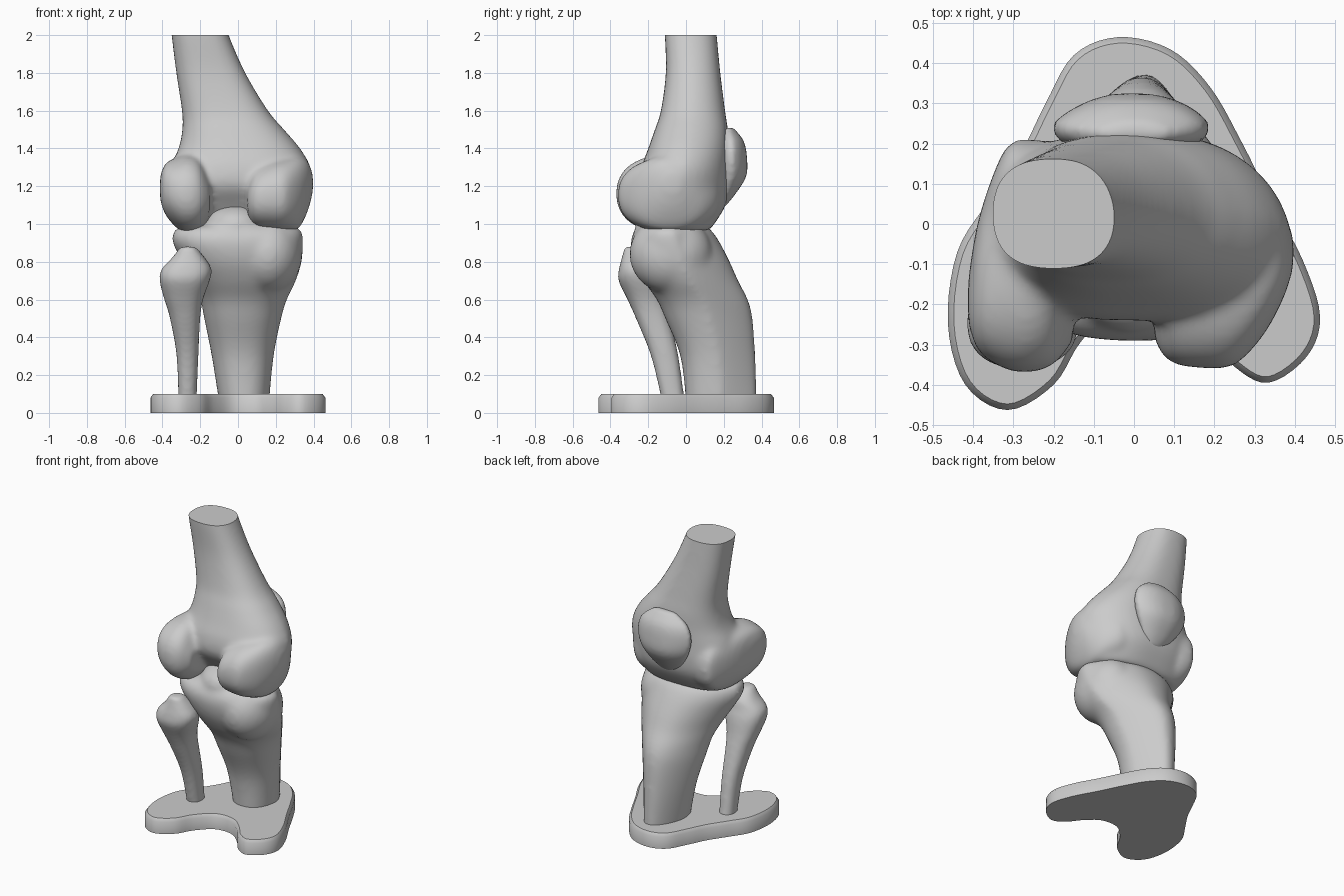
import bpy, bmesh, math
from mathutils import Vector, Matrix

if "Cube" in bpy.data.objects:
    bpy.data.objects.remove(bpy.data.objects["Cube"])


def spline(points, steps, closed=False):
    """Catmull-Rom curve through tuples of any size."""
    pts = [Vector(p) for p in points]
    n = len(pts)
    get = (lambda i: pts[i % n]) if closed else (lambda i: pts[max(0, min(n - 1, i))])
    out = []
    for i in range(n if closed else n - 1):
        a, b, c, d = (get(i + k) for k in (-1, 0, 1, 2))
        for s in range(steps):
            t = s / steps
            out.append(0.5 * (2 * b + (c - a) * t + (2 * a - 5 * b + 4 * c - d) * t * t
                              + (3 * b - a - 3 * c + d) * t ** 3))
    return out if closed else out + [pts[-1]]


def loft(bm, rings, axis='z', power=2.3, left=(0, 0), right=(0, 0), seg=40):
    """Rounded sections (t, a0, a1, b0, b1) stacked along an axis.
    left / right: how far each side draws in towards +b, first to last ring."""
    loops = []
    sections = spline(rings, 5)
    for i, (t, a0, a1, b0, b1) in enumerate(sections):
        f = i / (len(sections) - 1)
        loop = []
        for k in range(seg):
            ang = 2 * math.pi * k / seg
            u, v = math.cos(ang), math.sin(ang)
            u = math.copysign(abs(u) ** (2 / power), u)
            v = math.copysign(abs(v) ** (2 / power), v)
            side = right if u > 0 else left
            u *= 1 - (side[0] + (side[1] - side[0]) * f) * max(v, 0)
            a = (a0 + a1) / 2 + u * (a1 - a0) / 2
            b = (b0 + b1) / 2 + v * (b1 - b0) / 2
            loop.append(bm.verts.new((a, b, t) if axis == 'z' else (t, a, b)))
        loops.append(loop)
    for lo, hi in zip(loops, loops[1:]):
        for k in range(seg):
            j = (k + 1) % seg
            bm.faces.new((lo[k], lo[j], hi[j], hi[k]))
    bm.faces.new(loops[0][::-1])
    bm.faces.new(loops[-1])


def ball(bm, centre, size):
    bmesh.ops.create_uvsphere(bm, u_segments=32, v_segments=16, radius=1,
                              matrix=Matrix.Translation(centre) @ Matrix.Diagonal((*size, 1)))


def make_object(name, bm, smooth=True):
    bmesh.ops.recalc_face_normals(bm, faces=bm.faces)
    mesh = bpy.data.meshes.new(name)
    bm.to_mesh(mesh)
    bm.free()
    ob = bpy.data.objects.new(name, mesh)
    bpy.context.collection.objects.link(ob)
    if smooth:
        bpy.ops.object.select_all(action='DESELECT')
        ob.select_set(True)
        bpy.context.view_layer.objects.active = ob
        bpy.ops.object.shade_smooth_by_angle(angle=math.radians(40))
    return ob


def bone(name, bm, smoothing=8, z_cut=None):
    """Fuse the overlapping forms into one soft skin, then trim the top flat."""
    raw = make_object(name + "_raw", bm, False)
    remesh = raw.modifiers.new("fuse", 'REMESH')
    remesh.mode, remesh.voxel_size = 'VOXEL', 0.014
    soft = raw.modifiers.new("soften", 'SMOOTH')
    soft.factor, soft.iterations = 0.5, smoothing
    result = bmesh.new()
    result.from_object(raw, bpy.context.evaluated_depsgraph_get())
    bpy.data.objects.remove(raw)
    if z_cut:
        geom = result.verts[:] + result.edges[:] + result.faces[:]
        cut = bmesh.ops.bisect_plane(result, geom=geom, plane_co=(0, 0, z_cut),
                                     plane_no=(0, 0, 1), clear_outer=True)
        rim = [e for e in cut['geom_cut'] if isinstance(e, bmesh.types.BMEdge)]
        bmesh.ops.contextual_create(result, geom=rim)
    return make_object(name, result)


# Femur: shaft flaring into two rear condyles
bm = bmesh.new()
loft(bm, [(2.08, -.36, -.065, -.11, .155), (2.0, -.352, -.048, -.112, .163),
          (1.8, -.327, .04, -.107, .182), (1.6, -.297, .16, -.133, .207),
          (1.5, -.295, .245, -.165, .222), (1.4, -.315, .33, -.2, .227),
          (1.3, -.36, .385, -.235, .227), (1.2, -.38, .385, -.235, .227),
          (1.1, -.36, .36, -.17, .21), (1.0, -.315, .31, -.1, .15),
          (.965, -.28, .28, -.08, .12)], power=2.5, right=(.1, .25))
loft(bm, [(-.413, -.25, -.14, 1.13, 1.25), (-.385, -.32, .02, 1.05, 1.32),
          (-.32, -.362, .19, .975, 1.355), (-.26, -.37, .21, .95, 1.37),
          (-.2, -.35, .2, .965, 1.345), (-.15, -.29, .15, 1.03, 1.25)], 'x')
loft(bm, [(.05, -.29, .1, 1.03, 1.22), (.09, -.345, .17, .975, 1.3),
          (.18, -.36, .18, .96, 1.34), (.25, -.352, .17, .96, 1.35),
          (.32, -.28, .11, .975, 1.36), (.37, -.19, .03, 1.07, 1.33),
          (.397, -.11, -.03, 1.17, 1.26)], 'x')
bone("femur", bm, 18, z_cut=2.0)

# Tibia: plateau with an inner rear bulge, narrowing to a crested shaft
bm = bmesh.new()
loft(bm, [(.05, -.1, .165, .0, .378), (.3, -.14, .19, -.03, .368),
          (.5, -.18, .23, -.11, .353), (.6, -.2, .26, -.155, .328),
          (.7, -.24, .308, -.225, .277), (.8, -.295, .338, -.275, .232),
          (.9, -.347, .347, -.293, .18), (.96, -.343, .34, -.275, .14),
          (.99, -.3, .3, -.24, .1)], left=(.35, .3), right=(.6, .3))
ball(bm, (.16, -.08, .84), (.18, .22, .21))
ball(bm, (-.01, -.08, .99), (.17, .19, .115))
bone("tibia", bm, 20)

# Fibula
bm = bmesh.new()
loft(bm, [(.05, -.315, -.22, -.125, -.005), (.3, -.325, -.21, -.185, -.04),
          (.5, -.36, -.2, -.265, -.085), (.6, -.39, -.185, -.31, -.11),
          (.7, -.415, -.15, -.357, -.13), (.76, -.405, -.14, -.355, -.15),
          (.82, -.35, -.175, -.34, -.17), (.88, -.305, -.225, -.325, -.24)])
bone("fibula", bm, 5)

# Patella: flat behind, domed in front
bm = bmesh.new()
loft(bm, [(1.09, -.05, .05, .165, .205), (1.15, -.115, .105, .175, .255),
          (1.25, -.18, .165, .175, .318), (1.35, -.203, .188, .175, .323),
          (1.44, -.175, .165, .185, .305), (1.51, -.08, .08, .205, .25)],
     power=2.6, left=(.4, .4), right=(.3, .3))
bone("patella", bm, 4)

# Stand: three-lobed plate with a chamfered top rim
outline = [(-.04, .465), (-.15, .42), (-.22, .3), (-.28, .18), (-.36, .06), (-.44, -.07),
           (-.463, -.25), (-.42, -.4), (-.315, -.463), (-.2, -.4), (-.13, -.29),
           (-.03, -.2), (.09, -.2), (.18, -.27), (.25, -.355), (.335, -.395),
           (.43, -.33), (.463, -.23), (.42, -.09), (.34, .06), (.27, .2), (.19, .34), (.09, .435)]
bm = bmesh.new()
bottom = bm.faces.new([bm.verts.new((x, y, 0)) for x, y in spline(outline, 5, True)])
ext = bmesh.ops.extrude_face_region(bm, geom=[bottom], use_keep_orig=True)['geom']
top = next(f for f in ext if isinstance(f, bmesh.types.BMFace))
for v in top.verts:
    v.co.z = .08
bmesh.ops.recalc_face_normals(bm, faces=bm.faces)
bmesh.ops.inset_region(bm, faces=[top], thickness=.015)
for v in top.verts:
    v.co.z = .1
make_object("stand", bm)
